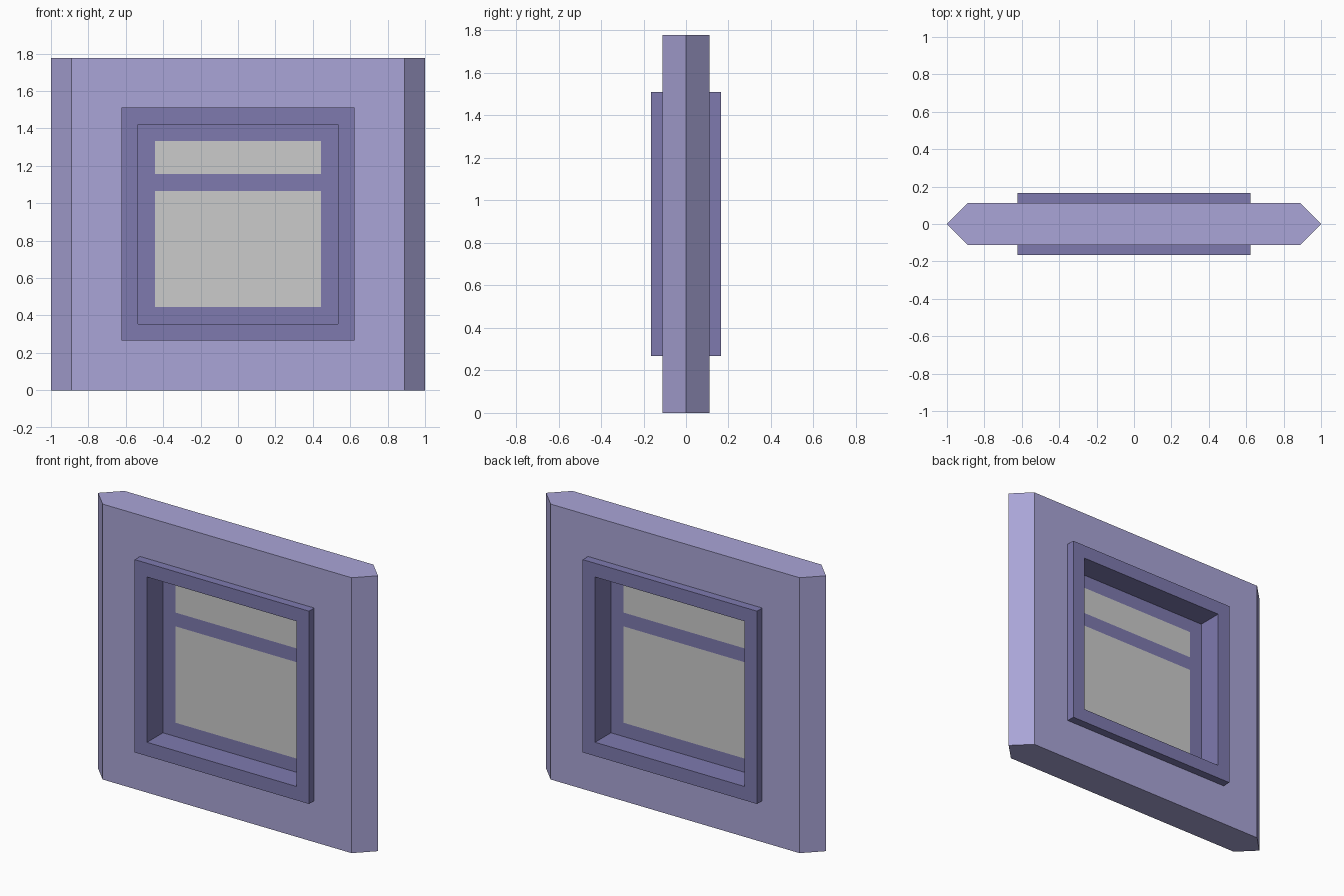
import bpy, bmesh

if "Cube" in bpy.data.objects:
    bpy.data.objects.remove(bpy.data.objects["Cube"])

U = 1 / 9            # design grid unit
H = 16 * U           # wall height
ZC = H / 2           # window centre height


def material(name, rgb):
    m = bpy.data.materials.new(name)
    m.diffuse_color = (*rgb, 1)
    m.use_nodes = True
    m.node_tree.nodes["Principled BSDF"].inputs["Base Color"].default_value = m.diffuse_color
    return m


def finish(name, bm, mat=None):
    bmesh.ops.recalc_face_normals(bm, faces=bm.faces)
    me = bpy.data.meshes.new(name)
    bm.to_mesh(me)
    bm.free()
    ob = bpy.data.objects.new(name, me)
    bpy.context.collection.objects.link(ob)
    if mat:
        me.materials.append(mat)
    return ob


def box(name, x0, x1, y0, y1, z0, z1, mat=None):
    bm = bmesh.new()
    face = bm.faces.new([bm.verts.new((x, y0, z)) for x, z in
                         ((x0, z0), (x1, z0), (x1, z1), (x0, z1))])
    ext = bmesh.ops.extrude_face_region(bm, geom=[face])
    verts = [g for g in ext["geom"] if isinstance(g, bmesh.types.BMVert)]
    bmesh.ops.translate(bm, verts=verts, vec=(0, y1 - y0, 0))
    return finish(name, bm, mat)


def square_ring(name, outer, inner, depth, mat):
    """Square frame around the window centre, from y = -depth to depth."""
    bm = bmesh.new()
    corners = ((-1, -1), (1, -1), (1, 1), (-1, 1))
    section = ((outer, -depth), (outer, depth), (inner, depth), (inner, -depth))
    loops = [[bm.verts.new((sx * r, y, ZC + sz * r)) for sx, sz in corners]
             for r, y in section]
    for a in range(4):
        la, lb = loops[a], loops[(a + 1) % 4]
        for i in range(4):
            j = (i + 1) % 4
            bm.faces.new((la[i], la[j], lb[j], lb[i]))
    return finish(name, bm, mat)


wall_mat = material("wall_lilac", (0.40, 0.376, 0.68))
frame_mat = material("frame_purple", (0.209, 0.195, 0.43))

# Wall panel with pointed side edges
bm = bmesh.new()
profile = [(-9, 0), (-8, -1), (8, -1), (9, 0), (8, 1), (-8, 1)]
base = bm.faces.new([bm.verts.new((x * U, y * U, 0)) for x, y in profile])
ext = bmesh.ops.extrude_face_region(bm, geom=[base])
bmesh.ops.translate(bm, vec=(0, 0, H),
                    verts=[g for g in ext["geom"] if isinstance(g, bmesh.types.BMVert)])
wall = finish("wall_panel", bm, wall_mat)

# Window opening cut through the wall, just inside the frame's outer edge
R = 5.5 * U
cutter = box("opening_cutter", -R, R, -0.5, 0.5, ZC - R, ZC + R)
cutter.hide_render = True
mod = wall.modifiers.new("opening", 'BOOLEAN')
mod.operation, mod.solver, mod.object = 'DIFFERENCE', 'EXACT', cutter
bpy.context.view_layer.objects.active = wall
bpy.ops.object.modifier_apply(modifier=mod.name)
bpy.data.objects.remove(cutter)

# Raised frame, and the thin sash set in the middle of the wall
T = 0.004
square_ring("window_frame", 5.6 * U, 4.8 * U, 0.165, frame_mat)
square_ring("window_sash", 4.8 * U, 4 * U, T, frame_mat)

# Crossbar and the two panes, flush with the sash
W = 4 * U
BAR0, BAR1 = 9.6 * U, 10.4 * U
box("crossbar", -W, W, -T, T, BAR0, BAR1, frame_mat)
box("lower_pane", -W, W, -T, T, ZC - W, BAR0)
box("upper_pane", -W, W, -T, T, BAR1, ZC + W)
